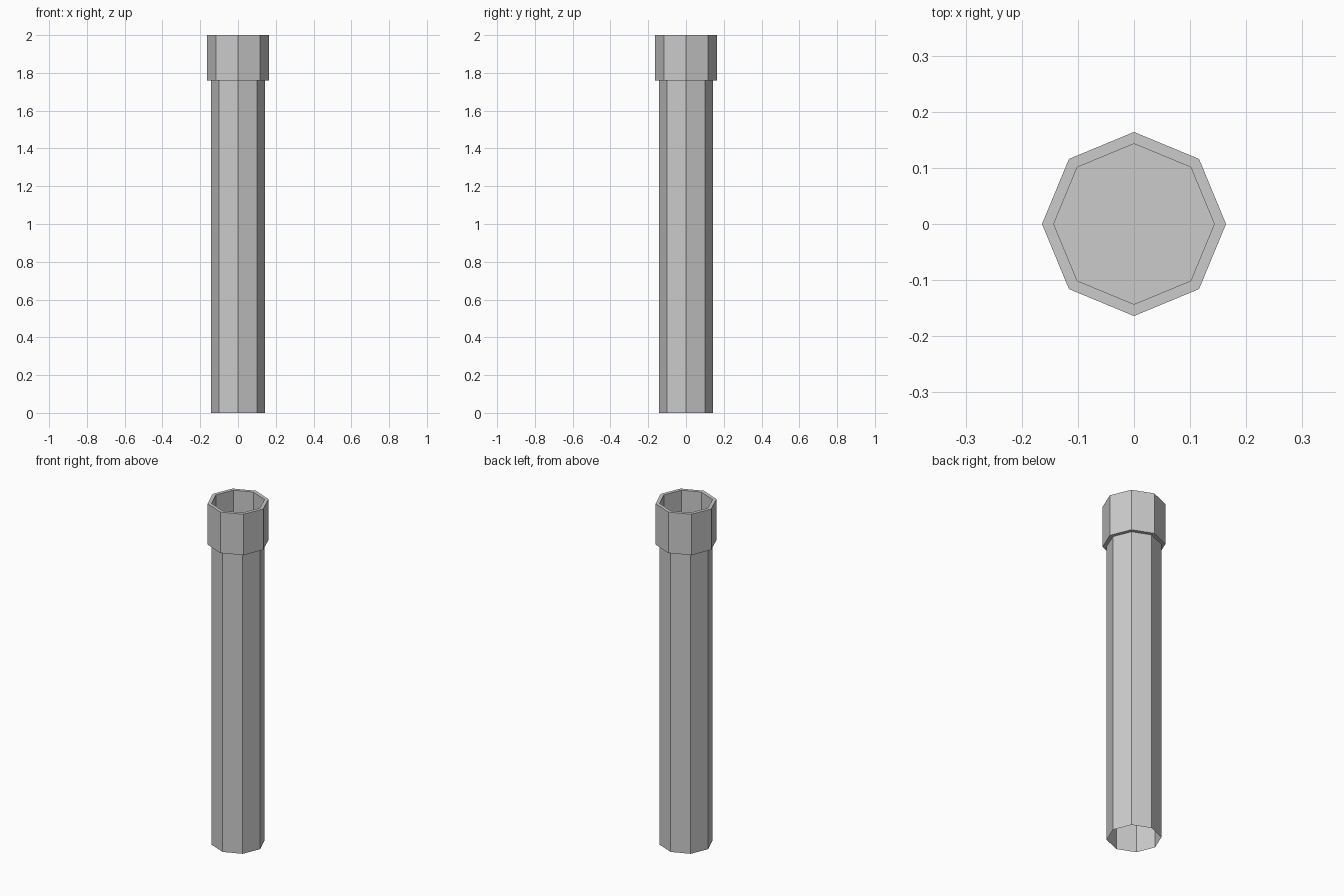
import bpy, bmesh, math

if "Cube" in bpy.data.objects:
    bpy.data.objects.remove(bpy.data.objects["Cube"])

SIDES = 8
R_PIPE, R_COLLAR = 0.143, 0.164
Z_COLLAR, Z_TOP = 1.76, 2.0


def ring(bm, radius, z):
    return [bm.verts.new((radius * math.cos(2 * math.pi * i / SIDES),
                          radius * math.sin(2 * math.pi * i / SIDES), z))
            for i in range(SIDES)]


def bridge(bm, a, b):
    for i in range(SIDES):
        j = (i + 1) % SIDES
        bm.faces.new((a[i], a[j], b[j], b[i]))


def finish(name, bm):
    mesh = bpy.data.meshes.new(name)
    bm.to_mesh(mesh)
    bm.free()
    bpy.context.collection.objects.link(bpy.data.objects.new(name, mesh))


# Pipe: thin-walled octagonal tube, open at the bottom, closed at the socket floor
bm = bmesh.new()
low, high = ring(bm, R_PIPE, 0), ring(bm, R_PIPE, Z_COLLAR)
bridge(bm, low, high)
bm.faces.new(high)
finish("pipe", bm)

# Collar: underside ledge, outer wall, flat rim and inner socket wall
bm = bmesh.new()
profile = [(R_PIPE, Z_COLLAR), (R_COLLAR, Z_COLLAR), (R_COLLAR, Z_TOP), (R_PIPE, Z_TOP)]
rings = [ring(bm, r, z) for r, z in profile]
for k in range(4):
    bridge(bm, rings[k], rings[(k + 1) % 4])
finish("collar", bm)
